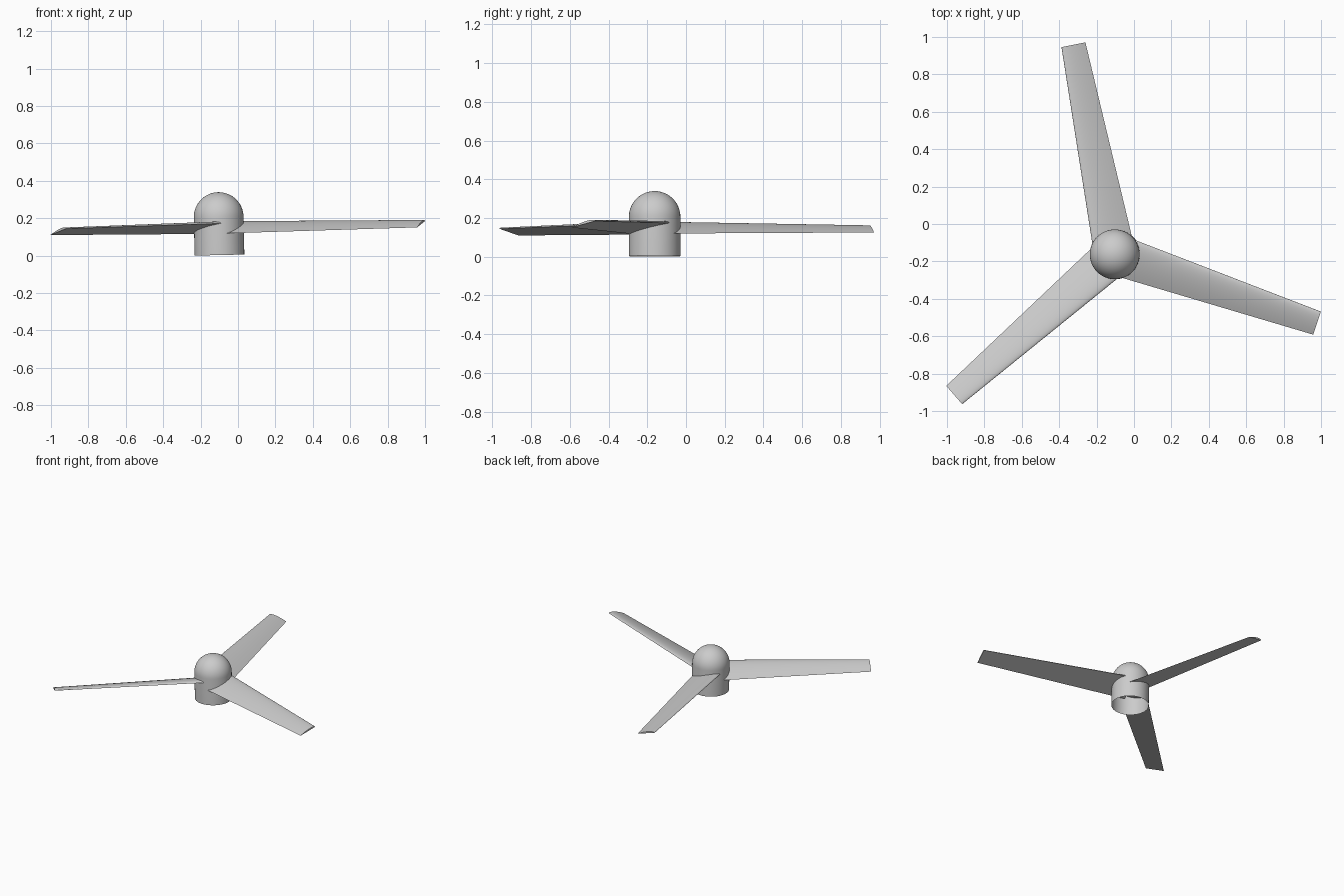
import bpy
import bmesh
from math import radians, sin, cos, pi, sqrt
from mathutils import Matrix, Vector

if "Cube" in bpy.data.objects:
    bpy.data.objects.remove(bpy.data.objects["Cube"], do_unlink=True)

HUB_RADIUS, DOME_BASE = 0.133, 0.203
BLADE_LENGTH, BLADE_HEIGHT = 1.142, 0.142
ROOT_HALF, TIP_HALF = 0.110, 0.065
PITCH, THICKNESS = 0.25, 0.2

# The whole rotor leans slightly to one side
PLACE = Matrix.Translation((-0.099, -0.162, 0.003)) @ Matrix.Rotation(radians(-1.2), 4, "Y")

grey = bpy.data.materials.new("light grey")
grey.use_nodes = True
grey.diffuse_color = (0.6, 0.6, 0.6, 1)
grey.node_tree.nodes["Principled BSDF"].inputs["Base Color"].default_value = (0.6, 0.6, 0.6, 1)


def finish(name, bm, matrix):
    """Turn a bmesh into a placed, smooth-shaded object."""
    mesh = bpy.data.meshes.new(name)
    bm.transform(PLACE @ matrix)
    bm.to_mesh(mesh)
    bm.free()
    mesh.materials.append(grey)
    obj = bpy.data.objects.new(name, mesh)
    bpy.context.collection.objects.link(obj)
    bpy.ops.object.select_all(action="DESELECT")
    obj.select_set(True)
    bpy.context.view_layer.objects.active = obj
    bpy.ops.object.shade_smooth_by_angle(angle=radians(35))


# Hub: open-bottomed sleeve with a domed cap, turned around the axis
def build_hub():
    bm = bmesh.new()
    profile = [Vector((HUB_RADIUS, 0, 0))]
    steps = 16
    for i in range(steps + 1):
        a = i / steps * pi / 2
        profile.append(Vector((HUB_RADIUS * cos(a), 0, DOME_BASE + HUB_RADIUS * sin(a))))
    verts = [bm.verts.new(p) for p in profile]
    edges = [bm.edges.new(pair) for pair in zip(verts, verts[1:])]
    bmesh.ops.spin(bm, geom=verts + edges, cent=(0, 0, 0), axis=(0, 0, 1),
                   angle=2 * pi, steps=64)
    bmesh.ops.remove_doubles(bm, verts=bm.verts, dist=0.0001)
    bmesh.ops.recalc_face_normals(bm, faces=bm.faces)
    finish("hub", bm, Matrix())


# Blade section: flat underside, arched top with a rounded leading edge
def section(bm, along, half):
    points = []
    steps = 20
    for i in range(steps + 1):
        s = (i / steps) ** 2
        arch = 2.6 * sqrt(s) * (1 - s)
        t = 2 * s - 1
        points.append((t, arch * THICKNESS))
    ring = [bm.verts.new((along, -t * half, BLADE_HEIGHT + (h - PITCH * t) * half))
            for t, h in points]
    return ring


def build_blade(name, heading):
    bm = bmesh.new()
    root = section(bm, 0, ROOT_HALF)
    tip = section(bm, BLADE_LENGTH, TIP_HALF)
    count = len(root)
    for i in range(count):
        j = (i + 1) % count
        bm.faces.new((root[i], root[j], tip[j], tip[i]))
    bm.faces.new(root)
    bm.faces.new(tip)
    bmesh.ops.recalc_face_normals(bm, faces=bm.faces)
    finish(name, bm, Matrix.Rotation(radians(heading), 4, "Z"))


build_hub()
for number, name in enumerate(("back_blade", "right_blade", "left_blade")):
    build_blade(name, 101.2 + 120 * number)
